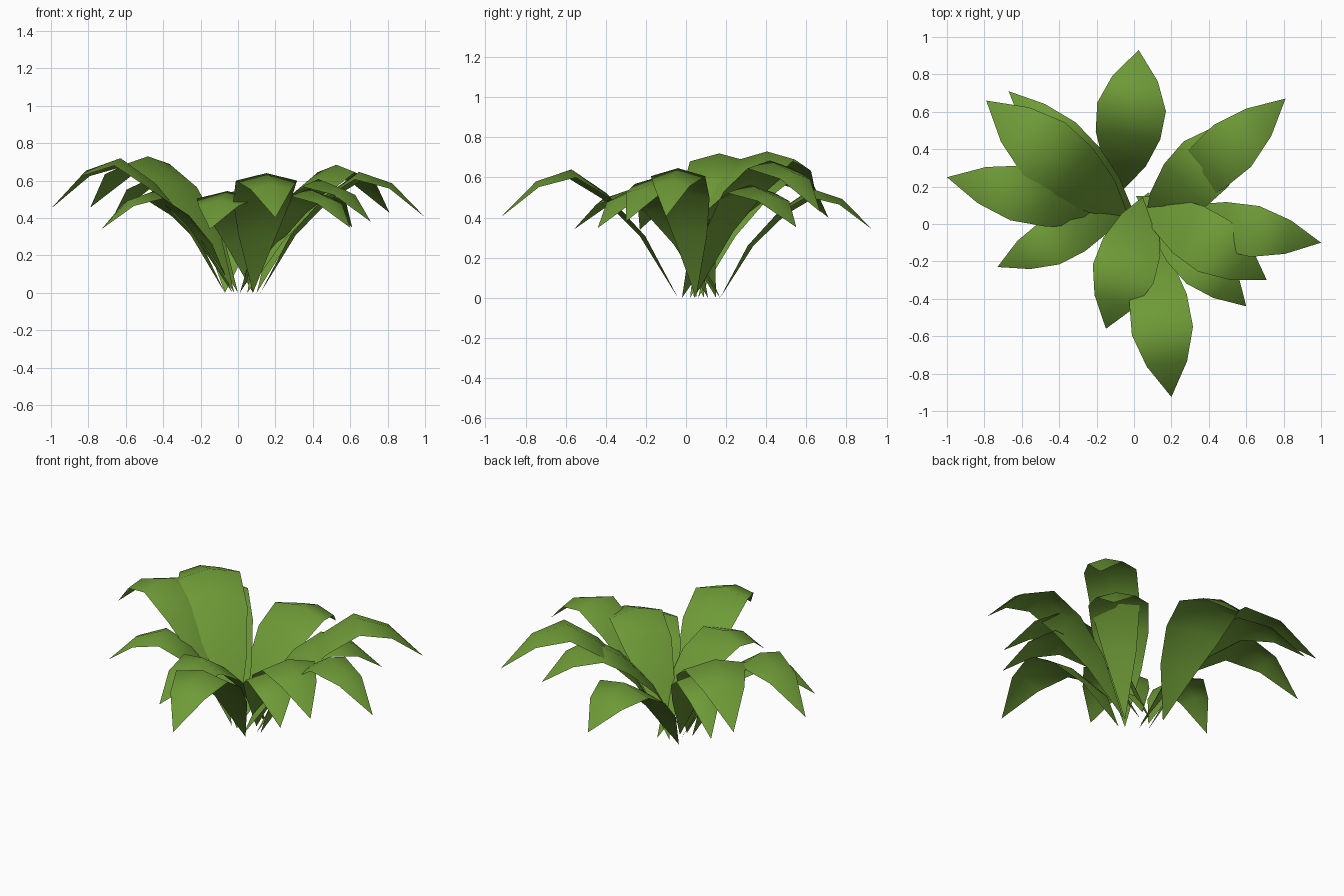
import bpy, bmesh
from mathutils import Vector

if "Cube" in bpy.data.objects:
    bpy.data.objects.remove(bpy.data.objects["Cube"])

green = bpy.data.materials.new("leaf_green")
green.diffuse_color = (0.155, 0.325, 0.038, 1)
green.use_nodes = True
green.node_tree.nodes["Principled BSDF"].inputs["Base Color"].default_value = green.diffuse_color

# Shared leaf shape: midrib height and relative width at five even steps
HEIGHT = [0.0, 0.32, 0.52, 0.64, 0.58, 0.40]
WIDTH = [0.0, 0.62, 0.94, 1.0, 0.66, 0.0]
DROP = [0.0, 0.012, 0.028, 0.04, 0.028, 0.0]   # edges hang below the midrib


def leaf(name, base, tip, scale, width):
    b, t = Vector(base), Vector(tip)
    side = Vector((-(t - b).y, (t - b).x)).normalized()
    bm = bmesh.new()
    rows = []
    for i in range(6):
        c = b.lerp(t, i / 5)
        z = HEIGHT[i] * scale
        if WIDTH[i] == 0:
            rows.append([bm.verts.new((c.x, c.y, z))] * 3)
            continue
        h = side * WIDTH[i] * width / 2
        rows.append([bm.verts.new((c.x - h.x, c.y - h.y, z - DROP[i])),
                     bm.verts.new((c.x, c.y, z)),
                     bm.verts.new((c.x + h.x, c.y + h.y, z - DROP[i]))])
    for r0, r1 in zip(rows, rows[1:]):
        for k in range(2):
            loop = list(dict.fromkeys([r0[k], r1[k], r1[k + 1], r0[k + 1]]))
            f = bm.faces.new(loop)
            f.smooth = True
            f.normal_update()
            if f.normal.z < 0:
                f.normal_flip()
    me = bpy.data.meshes.new(name)
    bm.to_mesh(me)
    bm.free()
    me.materials.append(green)
    bpy.context.collection.objects.link(bpy.data.objects.new(name, me))


# Leaves of the clump: base, tip, height scale, width
leaves = [
    ((-0.07, 0.17), (0.025, 0.93), 0.85, 0.37),
    ((0.10, 0.04), (0.81, 0.67), 1.07, 0.30),
    ((0.05, -0.02), (0.61, 0.55), 0.88, 0.34),
    ((0.12, 0.05), (1.00, -0.10), 1.01, 0.275),
    ((0.01, 0.15), (0.71, -0.30), 0.95, 0.32),
    ((0.05, 0.11), (0.60, -0.44), 0.87, 0.28),
    ((0.08, -0.04), (0.20, -0.925), 1.00, 0.33),
    ((0.08, 0.17), (-0.15, -0.56), 0.85, 0.34),
    ((-0.03, 0.09), (-0.73, -0.23), 0.85, 0.25),
    ((-0.07, 0.04), (-1.00, 0.25), 1.125, 0.30),
    ((-0.02, 0.02), (-0.79, 0.66), 1.14, 0.36),
    ((0.00, 0.06), (-0.67, 0.71), 1.00, 0.26),
]
for i, (b, t, s, w) in enumerate(leaves):
    leaf(f"leaf_{i + 1}", b, t, s, w)
